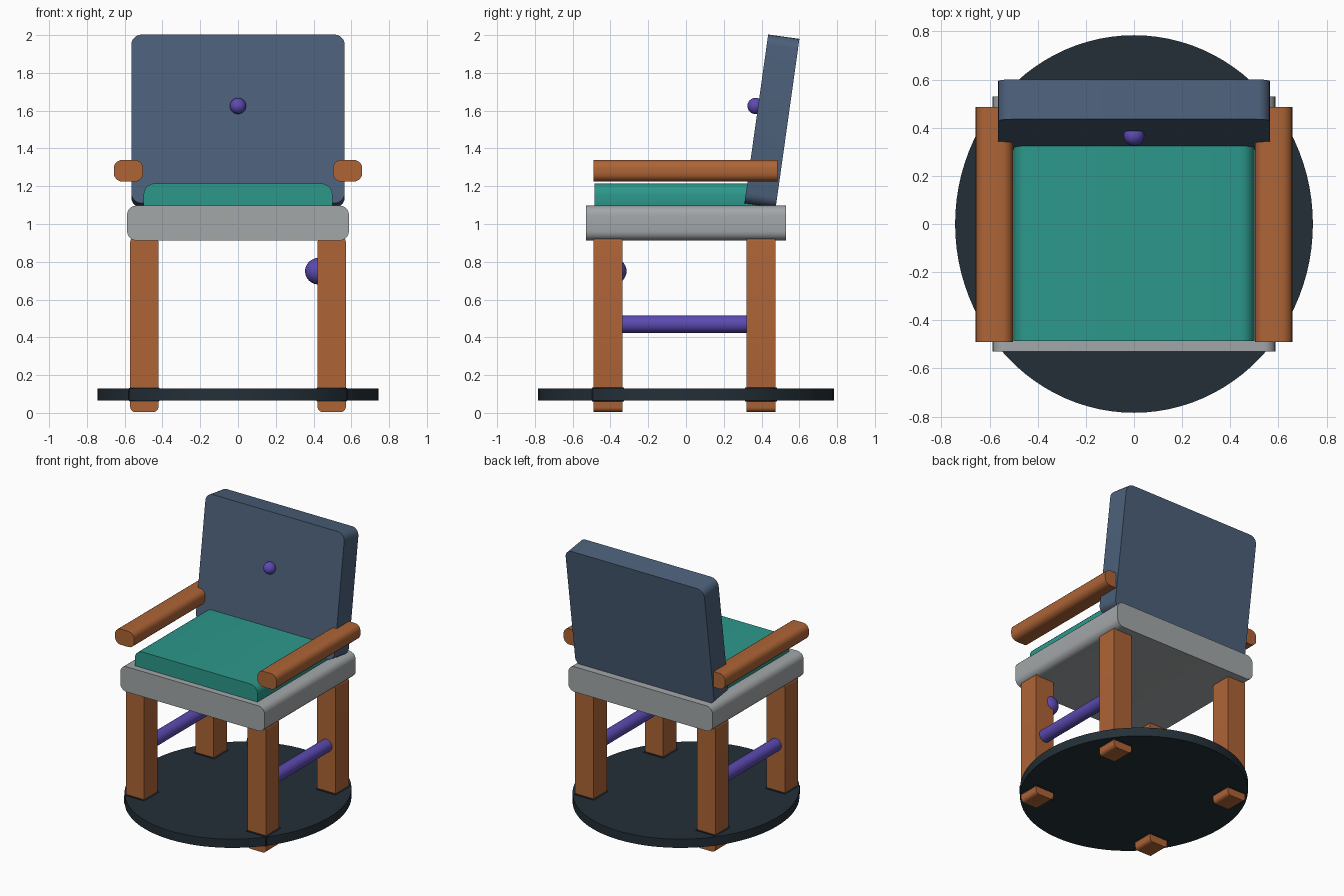
import bpy, bmesh, math
from mathutils import Matrix

if "Cube" in bpy.data.objects:
    bpy.data.objects.remove(bpy.data.objects["Cube"])


def material(name, rgb):
    m = bpy.data.materials.new(name)
    lin = [((c / 255 + 0.055) / 1.055) ** 2.4 for c in rgb]
    m.diffuse_color = (*lin, 1)
    m.use_nodes = True
    m.node_tree.nodes["Principled BSDF"].inputs["Base Color"].default_value = m.diffuse_color
    return m


WOOD = material("orange wood", (174, 100, 54))
SLATE = material("slate blue", (76, 96, 122))
TEAL = material("teal fabric", (44, 152, 139))
GREY = material("light grey", (163, 167, 169))
DARK = material("dark slate", (35, 47, 55))
PURPLE = material("purple", (92, 74, 178))


def finish(name, bm, mat, smooth=35):
    bmesh.ops.recalc_face_normals(bm, faces=bm.faces)
    me = bpy.data.meshes.new(name)
    bm.to_mesh(me)
    bm.free()
    ob = bpy.data.objects.new(name, me)
    bpy.context.collection.objects.link(ob)
    me.materials.append(mat)
    bpy.ops.object.select_all(action='DESELECT')
    ob.select_set(True)
    bpy.context.view_layer.objects.active = ob
    bpy.ops.object.shade_smooth_by_angle(angle=math.radians(smooth))
    return ob


def slab(name, mat, center, size, r, tilt=0):
    """Rounded rectangle in x-z, extruded along y, tilted about x."""
    w, d, h = (s / 2 for s in size)
    bm = bmesh.new()
    pts = []
    for k, (sx, sz) in enumerate([(1, 1), (-1, 1), (-1, -1), (1, -1)]):
        for i in range(6):
            a = math.pi / 2 * (k + i / 5)
            pts.append((sx * (w - r) + r * math.cos(a), sz * (h - r) + r * math.sin(a)))
    face = bm.faces.new([bm.verts.new((x, -d, z)) for x, z in pts])
    ext = bmesh.ops.extrude_face_region(bm, geom=[face])
    new = [v for v in ext["geom"] if isinstance(v, bmesh.types.BMVert)]
    bmesh.ops.translate(bm, verts=new, vec=(0, 2 * d, 0))
    bm.transform(Matrix.Translation(center) @ Matrix.Rotation(tilt, 4, 'X'))
    return finish(name, bm, mat)


def cylinder(name, mat, matrix, r, depth, seg):
    bm = bmesh.new()
    bmesh.ops.create_cone(bm, cap_ends=True, segments=seg, radius1=r, radius2=r, depth=depth)
    bm.transform(matrix)
    return finish(name, bm, mat)


def ball(name, mat, center, r):
    bm = bmesh.new()
    bmesh.ops.create_uvsphere(bm, u_segments=32, v_segments=16, radius=r)
    bm.transform(Matrix.Translation(center))
    return finish(name, bm, mat)


# Seat, cushion and leaning back
slab("seat", GREY, (0, 0, 1.005), (1.175, 1.06, 0.185), 0.05)
slab("cushion", TEAL, (0, -0.045, 1.13), (1.0, 0.88, 0.17), 0.06)
slab("backrest", SLATE, (0, 0.455, 1.545), (1.13, 0.167, 0.902), 0.055, math.radians(-8))

# Oval base plate
cylinder("base_plate", DARK,
         Matrix.Translation((0, 0, 0.097)) @ Matrix.Diagonal((0.743, 0.784, 1, 1)), 1, 0.064, 96)

for s, side in ((-1, "left"), (1, "right")):
    # Armrests
    slab(side + "_armrest", WOOD, (s * 0.58, -0.003, 1.282), (0.155, 0.976, 0.115), 0.045)
    # Legs with shallow collars where they pass through the base
    for y, end in ((-0.413, "front"), (0.397, "back")):
        slab(f"{end}_{side}_leg", WOOD, (s * 0.496, y, 0.468), (0.149, 0.155, 0.926), 0.025)
        slab(f"{end}_{side}_collar", DARK, (s * 0.496, y, 0.097), (0.165, 0.17, 0.076), 0.012)
    # Side stretchers
    cylinder(side + "_stretcher", PURPLE,
             Matrix.Translation((s * 0.496, -0.008, 0.47)) @ Matrix.Rotation(math.pi / 2, 4, 'X'),
             0.046, 0.72, 32)

# Round button on the back and knob on the front right leg
ball("back_button", PURPLE, (0, 0.368, 1.625), 0.043)
ball("leg_knob", PURPLE, (0.425, -0.385, 0.75), 0.07)
